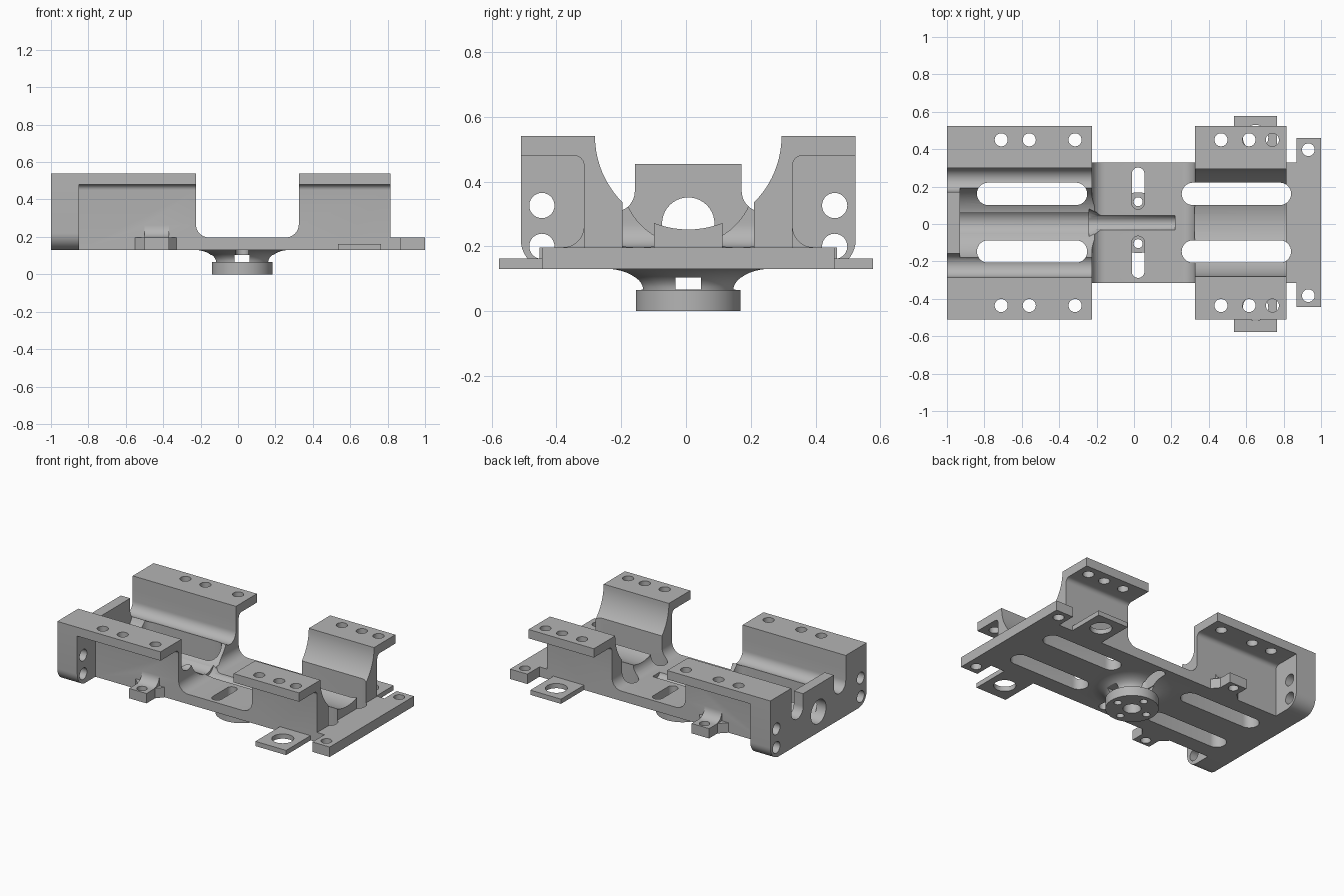
import bpy, bmesh
from math import sin, cos, pi, radians
from mathutils import Vector

cube = bpy.data.objects.get("Cube")
if cube:
    bpy.data.objects.remove(cube, do_unlink=True)

grey = bpy.data.materials.new("plain grey")
grey.use_nodes = True
COLOUR = (0.46, 0.46, 0.46, 1)
grey.diffuse_color = COLOUR
grey.node_tree.nodes["Principled BSDF"].inputs["Base Color"].default_value = COLOUR

YC = 0.007      # body centre line
HUB_X = 0.022   # hub axis


def finish(bm, name):
    bmesh.ops.recalc_face_normals(bm, faces=bm.faces)
    mesh = bpy.data.meshes.new(name)
    bm.to_mesh(mesh)
    bm.free()
    mesh.materials.append(grey)
    ob = bpy.data.objects.new(name, mesh)
    bpy.context.scene.collection.objects.link(ob)
    return ob


def prism(name, pts, axis, a, b):
    """Extrude a 2D outline along an axis from a to b."""
    place = {"x": lambda u, v, w: (w, u, v),
             "y": lambda u, v, w: (u, w, v),
             "z": lambda u, v, w: (u, v, w)}[axis]
    bm = bmesh.new()
    face = bm.faces.new([bm.verts.new(place(u, v, a)) for u, v in pts])
    ext = bmesh.ops.extrude_face_region(bm, geom=[face])
    verts = [g for g in ext["geom"] if isinstance(g, bmesh.types.BMVert)]
    bmesh.ops.translate(bm, verts=verts, vec=Vector(place(0, 0, b - a)))
    return finish(bm, name)


def arc(cx, cy, r, start, end, n=10, ry=None):
    ry = ry or r
    angles = [radians(start + (end - start) * i / n) for i in range(n + 1)]
    return [(cx + r * cos(t), cy + ry * sin(t)) for t in angles]


def circle(cx, cy, r, n=40):
    return arc(cx, cy, r, 0, 360 - 360 / n, n - 1)


def rect(x0, x1, y0, y1):
    return [(x0, y0), (x1, y0), (x1, y1), (x0, y1)]


def stadium(x0, x1, y, r):
    return arc(x0 + r, y, r, 90, 270, 16) + arc(x1 - r, y, r, -90, 90, 16)


def mirror(pts):
    """Complete a right-hand outline with its left-hand copy."""
    return pts + [(-u, v) for u, v in reversed(pts)]


def boolean(target, tool, op):
    mod = target.modifiers.new(op, "BOOLEAN")
    mod.operation, mod.solver, mod.object = op, "EXACT", tool
    bpy.context.view_layer.update()
    graph = bpy.context.evaluated_depsgraph_get()
    mesh = bpy.data.meshes.new_from_object(target.evaluated_get(graph))
    target.modifiers.clear()
    target.data = mesh
    bpy.data.objects.remove(tool, do_unlink=True)


def lathe(name, profile):
    bm = bmesh.new()
    verts = [bm.verts.new((HUB_X + r, 0, z)) for r, z in profile]
    edges = [bm.edges.new(p) for p in zip(verts, verts[1:])]
    bmesh.ops.spin(bm, geom=verts + edges, cent=(HUB_X, 0, 0), axis=(0, 0, 1),
                   angle=2 * pi, steps=56, use_duplicate=False)
    bmesh.ops.remove_doubles(bm, verts=bm.verts, dist=0.0001)
    return finish(bm, name)


# Long body with top flanges filleted into the walls
half = [(0.322, 0.13)] + arc(0.352, 0.45, 0.03, 180, 90, 6) + [(0.517, 0.48), (0.517, 0.54)]
body = prism("cradle_body", mirror(half), "x", -0.99, 0.815)


def add(ob):
    boolean(body, ob, "UNION")


def cut(ob):
    boolean(body, ob, "DIFFERENCE")


# Wide end block with rounded lower corners
add(prism("end_block", mirror(arc(0.427, 0.22, 0.09, -90, 0) + [(0.517, 0.54)]),
          "x", -1, -0.85))

# Right end plate and its neck
add(prism("end_neck", rect(0.7, 0.9, -0.322, 0.322), "z", 0.13, 0.197))
add(prism("end_plate", rect(0.87, 1, -0.452, 0.452), "z", 0.13, 0.197))

for s in (-1, 1):
    # Mounting ears and small lugs along each side
    outer = s * 0.577 - YC
    add(prism("ear", rect(0.535, 0.765, min(s * 0.3, outer), max(s * 0.3, outer)),
              "z", 0.13, 0.162))
    lug = [(-0.56, 0.3), (-0.55, 0.322), (-0.5, 0.37), (-0.5, 0.46),
           (-0.37, 0.46), (-0.37, 0.37), (-0.33, 0.322), (-0.32, 0.3)]
    add(prism("lug", [(x, s * y) for x, y in lug], "z", 0.13, 0.197))
    web = [(0.3, 0.18), (0.3, 0.262)] + arc(0.387, 0.262, 0.065, 180, 270, 8) + [(0.387, 0.18)]
    add(prism("lug_web", [(s * y, z) for y, z in web], "x", -0.5, -0.37))

# Central gap between the two saddles, with rounded floor corners
gap = (arc(-0.155, 0.267, 0.07, 180, 270) + arc(0.255, 0.267, 0.07, 270, 360)
       + [(0.325, 0.7), (-0.225, 0.7)])
cut(prism("gap_cutter", gap, "y", -0.7, 0.7))

# Right saddle bowl
cut(prism("bowl_cutter", circle(0, 0.54, 0.288, 80), "x", 0.2, 0.9))

# Left saddle: open top, side channels, inner trough and centre bore
cut(prism("top_cutter", rect(-0.292, 0.292, 0.455, 0.7), "x", -1.1, -0.21))
for s in (-1, 1):
    channel = arc(s * 0.2285, 0.37, 0.0635, 180, 360, 18) + [(s * 0.2285 + 0.0635, 0.6),
                                                          (s * 0.2285 - 0.0635, 0.6)]
    cut(prism("channel_cutter", channel, "x", -1.1, -0.21))
trough = arc(0, 0.41, 0.205, 180, 360, 32) + [(0.205, 0.65), (-0.205, 0.65)]
cut(prism("trough_cutter", trough, "x", -0.93, -0.21))
cut(prism("bore_cutter", circle(0, 0.27, 0.081), "x", -1.1, -0.21))

# Hub under the floor
flare = arc(0.26, 0.065, 0.115, 180, 90, 10, 0.066)
add(lathe("hub", [(0, 0), (0.162, 0), (0.162, 0.065)] + flare + [(0.26, 0.15), (0, 0.15)]))
cut(prism("hub_y_cutter", rect(HUB_X - 0.04, HUB_X + 0.04, 0.066, 0.104), "y", -0.3, 0.3))
cut(prism("hub_x_cutter", rect(-0.04, 0.04, 0.066, 0.104), "x", HUB_X - 0.3, HUB_X + 0.3))
cut(prism("hub_bore_cutter", circle(HUB_X, 0, 0.055), "z", -0.1, 0.08))
for k in range(4):
    x, y = HUB_X + 0.112 * cos(k * pi / 2), 0.112 * sin(k * pi / 2)
    cut(prism("hub_hole_cutter", circle(x, y, 0.024, 20), "z", -0.1, 0.08))

# Wire groove along the floor, with a funnel from the bore
cut(prism("groove_cutter", circle(0, 0.207, 0.04, 24), "x", -0.24, 0.22))
bm = bmesh.new()
bmesh.ops.create_cone(bm, cap_ends=True, segments=32, radius1=0.08, radius2=0.04, depth=0.08)
for v in bm.verts:
    v.co = (-0.2 + v.co.z, v.co.x, 0.238 + v.co.y - 0.3 * v.co.z)
cut(finish(bm, "funnel_cutter"))

for s in (-1, 1):
    # Long floor slots and short hub slots
    for x0, x1 in ((-0.84, -0.25), (0.255, 0.84)):
        cut(prism("slot_cutter", stadium(x0, x1, s * 0.154, 0.06), "z", 0.05, 0.6))
    hub_slot = [(HUB_X + v, s * u) for u, v in stadium(0.072, 0.295, 0, 0.034)]
    cut(prism("hub_slot_cutter", hub_slot, "z", 0.066, 0.3))
    # Flange, plate, ear and lug holes
    for x in (-0.71, -0.56, -0.315, 0.465, 0.615, 0.74):
        cut(prism("flange_hole_cutter", circle(x, s * 0.443, 0.035, 28), "z", 0.44, 0.6))
    cut(prism("plate_hole_cutter", circle(0.932, s * 0.39, 0.034, 28), "z", 0.1, 0.3))
    cut(prism("ear_hole_cutter", circle(0.65, s * 0.455, 0.068), "z", 0.1, 0.2))
    cut(prism("lug_hole_cutter", circle(-0.435, s * 0.415, 0.032, 28), "z", 0.1, 0.3))
    # Cross holes in the end block
    for z in (0.2, 0.326):
        cut(prism("end_hole_cutter", circle(s * 0.452, z, 0.039, 28), "x", -1.1, -0.8))

body.location.y = YC
bpy.ops.object.select_all(action="DESELECT")
body.select_set(True)
bpy.context.view_layer.objects.active = body
bpy.ops.object.shade_smooth_by_angle(angle=radians(30))
